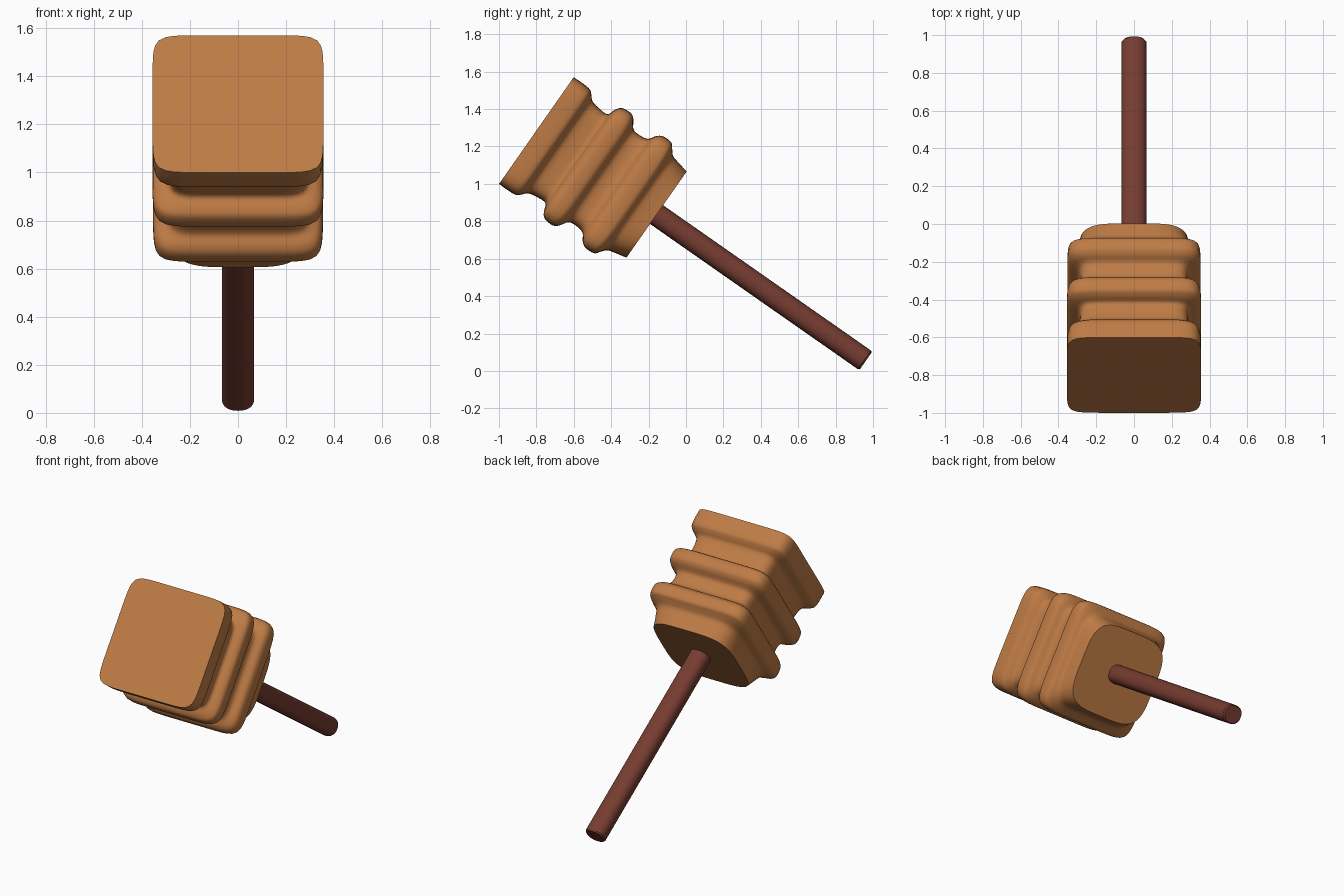
import bpy, bmesh, math
from mathutils import Vector

if "Cube" in bpy.data.objects:
    bpy.data.objects.remove(bpy.data.objects["Cube"])

ORIGIN = Vector((0, -0.80, 1.285))        # centre of striking face
TILT = math.radians(34.95)
AXIS = Vector((0, math.cos(TILT), -math.sin(TILT)))
SIDE = Vector((0, math.sin(TILT), math.cos(TILT)))


def material(name, rgb):
    m = bpy.data.materials.new(name)
    m.diffuse_color = (*rgb, 1)
    m.use_nodes = True
    m.node_tree.nodes["Principled BSDF"].inputs["Base Color"].default_value = m.diffuse_color
    return m


def smooth_profile(pts, steps):
    """Catmull-Rom through profile rows."""
    vs = [Vector(p) for p in pts]
    out = []
    for i in range(len(vs) - 1):
        a, b, c, d = vs[max(i - 1, 0)], vs[i], vs[i + 1], vs[min(i + 2, len(vs) - 1)]
        for k in range(steps):
            u = k / steps
            out.append(0.5 * (2 * b + (c - a) * u + (2 * a - 5 * b + 4 * c - d) * u * u
                              + (3 * b - a - 3 * c + d) * u ** 3))
    return out + [vs[-1]]


def ring_point(angle, rx, rs, n):
    """Superellipse point, evenly spread by angle."""
    c, s = math.cos(angle), math.sin(angle)
    k = (abs(c) ** n + abs(s) ** n) ** (-1 / n)
    return rx * c * k, rs * s * k


def loft(name, rows, sides, mat, angle):
    """Rows are (distance along axis, half width, half height, squareness)."""
    bm = bmesh.new()
    rings = []
    for t, rx, rs, n in rows:
        ring = []
        for i in range(sides):
            x, s = ring_point(2 * math.pi * i / sides, rx, rs, n)
            ring.append(bm.verts.new(ORIGIN + AXIS * t + SIDE * s + Vector((x, 0, 0))))
        rings.append(ring)
    for a, b in zip(rings, rings[1:]):
        for i in range(sides):
            j = (i + 1) % sides
            bm.faces.new((a[i], a[j], b[j], b[i]))
    bm.faces.new(rings[0])
    bm.faces.new(rings[-1])
    bmesh.ops.recalc_face_normals(bm, faces=bm.faces)
    me = bpy.data.meshes.new(name)
    bm.to_mesh(me)
    bm.free()
    ob = bpy.data.objects.new(name, me)
    bpy.context.collection.objects.link(ob)
    me.materials.append(mat)
    bpy.ops.object.select_all(action='DESELECT')
    ob.select_set(True)
    bpy.context.view_layer.objects.active = ob
    bpy.ops.object.shade_smooth_by_angle(angle=math.radians(angle))
    return ob


# Ridged block head
head_profile = [
    (0.000, 0.355, 0.348, 9), (0.060, 0.355, 0.349, 9), (0.108, 0.349, 0.344, 9),
    (0.132, 0.326, 0.325, 9), (0.157, 0.299, 0.300, 9), (0.210, 0.290, 0.289, 9),
    (0.262, 0.293, 0.290, 9), (0.280, 0.330, 0.330, 9), (0.305, 0.353, 0.360, 9),
    (0.360, 0.354, 0.366, 9), (0.392, 0.340, 0.345, 9), (0.422, 0.298, 0.303, 9),
    (0.470, 0.288, 0.296, 9), (0.515, 0.298, 0.306, 9), (0.541, 0.338, 0.342, 9),
    (0.574, 0.352, 0.363, 9), (0.628, 0.351, 0.361, 9), (0.652, 0.338, 0.335, 8),
    (0.678, 0.308, 0.307, 6), (0.725, 0.297, 0.294, 5), (0.784, 0.290, 0.281, 4),
]
loft("hammer_head", smooth_profile(head_profile, 4), 96,
     material("light_wood", (0.52, 0.20, 0.06)), 50)

# Straight handle with slightly softened end
loft("handle", [(0.70, 0.067, 0.061, 2.3), (1.40, 0.067, 0.061, 2.3),
                (2.140, 0.067, 0.061, 2.3), (2.149, 0.060, 0.055, 2.3)], 40,
     material("dark_wood", (0.18, 0.045, 0.03)), 30)
